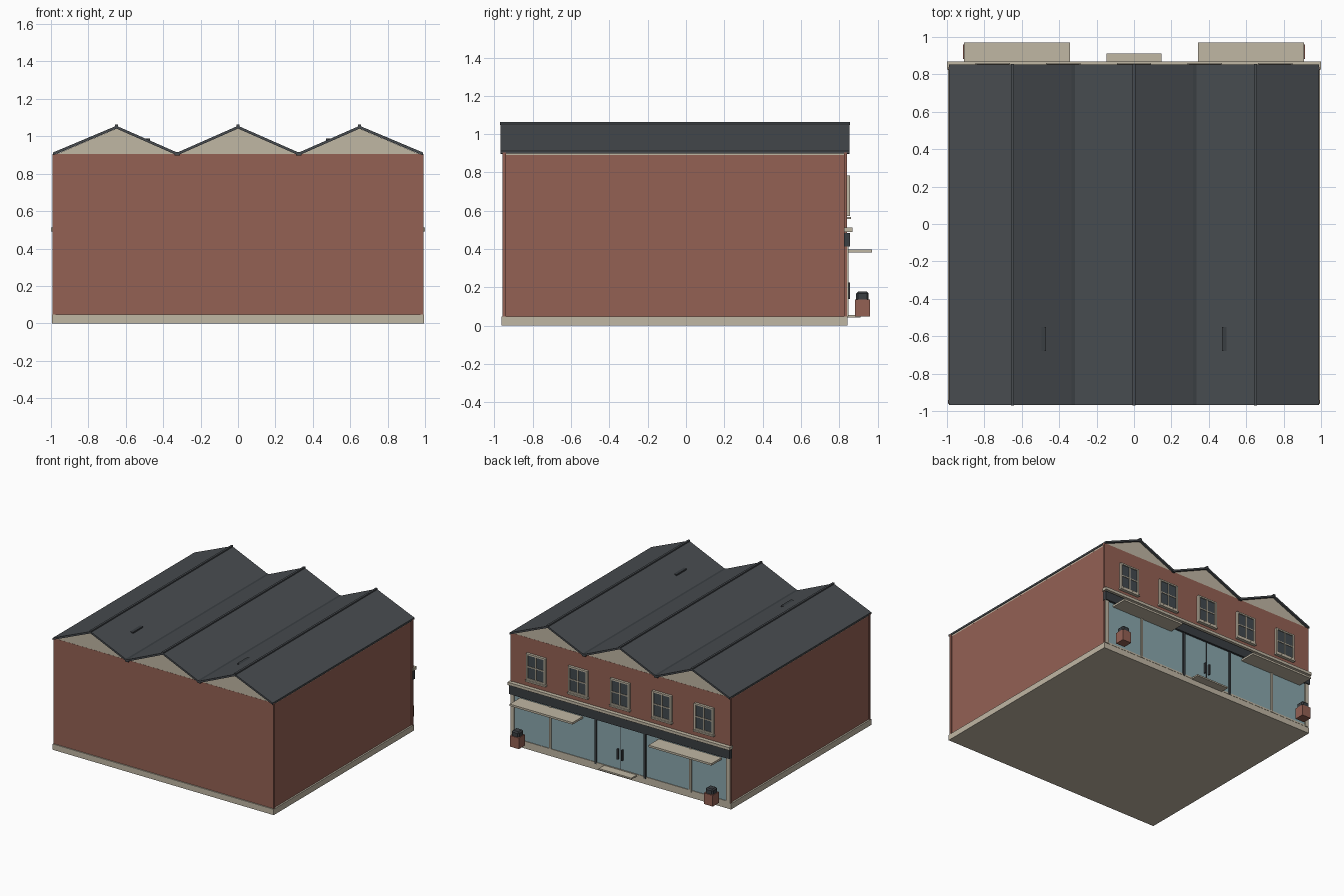
import bpy, bmesh

cube = bpy.data.objects.get("Cube")
if cube:
    bpy.data.objects.remove(cube, do_unlink=True)


def material(name, *rgb):
    col = [((c / 255 + 0.055) / 1.055) ** 2.4 for c in rgb] + [1.0]
    m = bpy.data.materials.new(name)
    m.use_nodes = True
    m.diffuse_color = col
    m.node_tree.nodes["Principled BSDF"].inputs["Base Color"].default_value = col
    return m


BRICK = material("brick", 148, 97, 84)
STONE = material("cream stone", 192, 183, 164)
SLATE = material("roof slate", 72, 76, 80)
TRIM = material("dark trim", 58, 62, 66)
GLASS = material("shop glass", 138, 167, 173)
PANE = material("window pane", 66, 74, 79)


def finish(name, bm, mat):
    bmesh.ops.recalc_face_normals(bm, faces=bm.faces)
    me = bpy.data.meshes.new(name)
    bm.to_mesh(me)
    bm.free()
    me.materials.append(mat)
    ob = bpy.data.objects.new(name, me)
    bpy.context.collection.objects.link(ob)
    return ob


def box(name, mat, x, y, z, bevel=0):
    """Box from (low, high) pairs on each axis."""
    bm = bmesh.new()
    bmesh.ops.create_cube(bm, size=1)
    for v in bm.verts:
        v.co = [lo + (c + 0.5) * (hi - lo) for c, (lo, hi) in zip(v.co, (x, y, z))]
    if bevel:
        edges = [e for e in bm.edges if max(v.co.z for v in e.verts) > z[0] + bevel]
        bmesh.ops.bevel(bm, geom=edges, offset=bevel, segments=1, affect='EDGES')
    return finish(name, bm, mat)


def prism(name, mat, upper, lower, y):
    """Strip between two XZ profiles, extruded along y."""
    bm = bmesh.new()
    rows = [[bm.verts.new((px, yy, pz)) for px, pz in prof]
            for yy in y for prof in (upper, lower)]
    fu, fl, bu, bl = rows
    for a, b in ((fu, fl), (bu, bl), (fu, bu), (fl, bl)):
        for i in range(len(a) - 1):
            bm.faces.new((a[i], a[i + 1], b[i + 1], b[i]))
    for i in (0, -1):
        bm.faces.new((fu[i], fl[i], bl[i], bu[i]))
    return finish(name, bm, mat)


# Base and brick body
BASE, EAVE, WALL = 0.047, 0.905, 0.836
box("base_plinth", STONE, (-0.995, 0.995), (-0.962, 0.842), (0, BASE))
box("brick_body", BRICK, (-0.982, 0.982), (-0.953, WALL), (BASE, EAVE))
for side in (-1, 1):
    for yc in (-0.949, 0.832):
        box("corner_pier", BRICK, (side * 0.983 - 0.008, side * 0.983 + 0.008),
            (yc - 0.008, yc + 0.008), (BASE, EAVE))

# Triple gable and folded roof
xs = (-0.99, -0.65, -0.325, 0, 0.325, 0.65, 0.99)
top = [(x, 1.056 if i % 2 else 0.913) for i, x in enumerate(xs)]
under = [(x, z - 0.015) for x, z in top]
prism("gable_infill", STONE, [(x * 0.992, z + 0.002) for x, z in under],
      [(x * 0.992, 0.89) for x in xs], (-0.952, WALL - 0.001))
prism("folded_roof", SLATE, top, under, (-0.968, 0.853))
for x in (-0.65, 0, 0.65):
    box("ridge_cap", SLATE, (x - 0.008, x + 0.008), (-0.97, 0.855), (1.047, 1.063))
for x in (-0.325, 0.325):
    box("valley_gutter", TRIM, (x - 0.014, x + 0.014), (-0.968, 0.853), (0.896, 0.917))
for s in (-1, 1):
    box("roof_vent", TRIM, sorted((s * 0.47, s * 0.5)), (-0.68, -0.55), (0.965, 0.988))

# Sign band and cornice
box("cornice", STONE, (-1, 1), (0.825, 0.868), (0.49, 0.513))
box("sign_band", TRIM, (-0.992, 0.992), (0.826, 0.856), (0.413, 0.483))

# Shopfront glazing
box("shop_glass", GLASS, (-0.97, 0.97), (0.83, 0.839), (0.055, 0.413))
box("shop_sill", STONE, (-0.97, 0.97), (0.83, 0.844), (BASE, 0.06))
for s in (-1, 1):
    for name, mat, x, w in (("shop_pilaster", STONE, 0.972, 0.016),
                            ("shop_mullion", STONE, 0.632, 0.009),
                            ("door_jamb", TRIM, 0.222, 0.009)):
        box(name, mat, (s * x - w, s * x + w), (0.828, 0.848), (BASE, 0.413))
    box("door_handle", TRIM, (s * 0.02 - 0.005, s * 0.02 + 0.005), (0.839, 0.856), (0.14, 0.225))
    # Canopies and planters either side of the entrance
    box("canopy", STONE, sorted((s * 0.342, s * 0.908)), (0.838, 0.97), (0.382, 0.398))
    px = s * 0.873
    box("planter_box", BRICK, (px - 0.04, px + 0.04), (0.882, 0.96), (BASE, 0.137))
    box("planter_shrub", TRIM, (px - 0.034, px + 0.034), (0.888, 0.954), (0.137, 0.178), 0.01)
box("door_meeting_line", TRIM, (-0.002, 0.002), (0.838, 0.841), (0.06, 0.413))
box("door_step", STONE, (-0.147, 0.147), (0.838, 0.912), (0.043, 0.055))

# Upper windows
for i in range(-2, 3):
    x = i * 0.378
    lo, hi, zl, zh = x - 0.08, x + 0.08, 0.578, 0.778
    zm = (zl + zh) / 2
    depth = (0.834, 0.856)
    box("window_pane", PANE, (lo, hi), (0.834, 0.848), (zl, zh))
    for e in (lo, hi):
        box("window_stile", STONE, (e - 0.007, e + 0.007), depth, (zl - 0.006, zh + 0.006))
    for e in (zl, zh):
        box("window_rail", STONE, (lo, hi), depth, (e - 0.006, e + 0.006))
    box("window_mullion", STONE, (x - 0.004, x + 0.004), (0.84, 0.853), (zl, zh))
    box("window_transom", STONE, (lo, hi), (0.84, 0.853), (zm - 0.004, zm + 0.004))
    box("window_sill", STONE, (lo - 0.012, hi + 0.012), (0.834, 0.861), (0.556, 0.568))
